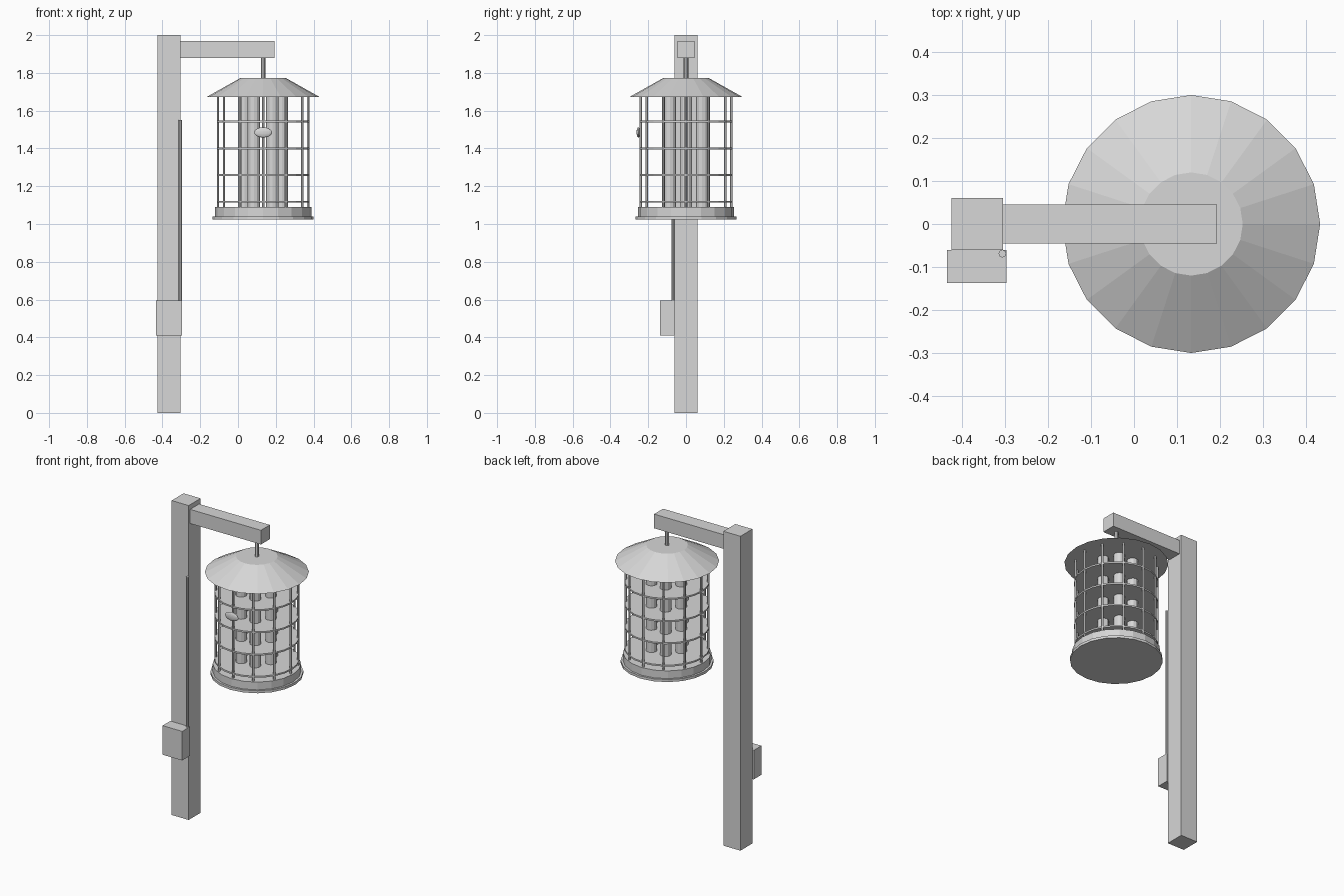
import bpy
import bmesh
from math import cos, sin, tau
from mathutils import Matrix, Vector

cube = bpy.data.objects.get("Cube")
if cube:
    bpy.data.objects.remove(cube, do_unlink=True)

# Single plain grey
grey = bpy.data.materials.new("plain grey")
COLOUR = (0.68, 0.68, 0.68, 1)
grey.diffuse_color = COLOUR
grey.use_nodes = True
for node in grey.node_tree.nodes:
    if node.type == 'BSDF_PRINCIPLED':
        node.inputs["Base Color"].default_value = COLOUR

CX = 0.133  # lantern axis


def finish(name, bm):
    mesh = bpy.data.meshes.new(name)
    bm.to_mesh(mesh)
    bm.free()
    mesh.materials.append(grey)
    obj = bpy.data.objects.new(name, mesh)
    bpy.context.collection.objects.link(obj)
    return obj


def box(name, low, high):
    low, high = Vector(low), Vector(high)
    bm = bmesh.new()
    matrix = Matrix.Translation((low + high) / 2) @ Matrix.Diagonal((high - low).to_4d())
    bmesh.ops.create_cube(bm, size=1, matrix=matrix)
    return finish(name, bm)


def add_cone(bm, x, y, z0, z1, r0, r1, sides):
    bmesh.ops.create_cone(bm, cap_ends=True, segments=sides, radius1=r0, radius2=r1,
                          depth=z1 - z0, matrix=Matrix.Translation((x, y, (z0 + z1) / 2)))


def cone(name, x, y, z0, z1, r0, r1, sides):
    bm = bmesh.new()
    add_cone(bm, x, y, z0, z1, r0, r1, sides)
    return finish(name, bm)


def ring_of_rods(name, count, ring, z0, z1, radius, sides):
    bm = bmesh.new()
    for i in range(count):
        a = tau * i / count
        add_cone(bm, CX + ring * cos(a), ring * sin(a), z0, z1, radius, radius, sides)
    return finish(name, bm)


# Post, arm, control box and cable
box("post", (-0.425, -0.06, 0), (-0.305, 0.06, 2))
box("arm", (-0.305, -0.045, 1.88), (0.193, 0.045, 1.97))
box("control_box", (-0.435, -0.137, 0.41), (-0.297, -0.06, 0.595))
cone("cable", -0.306, -0.069, 0.59, 1.55, 0.009, 0.009, 8)

# Hanger, roof and base
cone("hanger", CX, 0, 1.77, 1.885, 0.012, 0.012, 8)
cone("roof", CX, 0, 1.672, 1.773, 0.3, 0.12, 20)
cone("base_rim", CX, 0, 1.025, 1.041, 0.268, 0.268, 20)
cone("base", CX, 0, 1.041, 1.09, 0.255, 0.255, 20)

# Cage wires with thin round shelves between them
ring_of_rods("cage_wires", 12, 0.239, 1.085, 1.675, 0.007, 6)
for level in range(4):
    z = 1.118 + 0.1413 * level
    cone(f"shelf_{level + 1}", CX, 0, z - 0.005, z + 0.005, 0.245, 0.245, 24)

# Inner tubes
ring_of_rods("inner_tubes", 6, 0.099, 1.085, 1.675, 0.033, 12)

# Flattened door knob on the front of the cage
bm = bmesh.new()
knob = Matrix.Translation((CX, -0.252, 1.485)) @ Matrix.Diagonal((0.047, 0.01, 0.027, 1))
bmesh.ops.create_uvsphere(bm, u_segments=16, v_segments=10, radius=1, matrix=knob)
finish("door_knob", bm)
